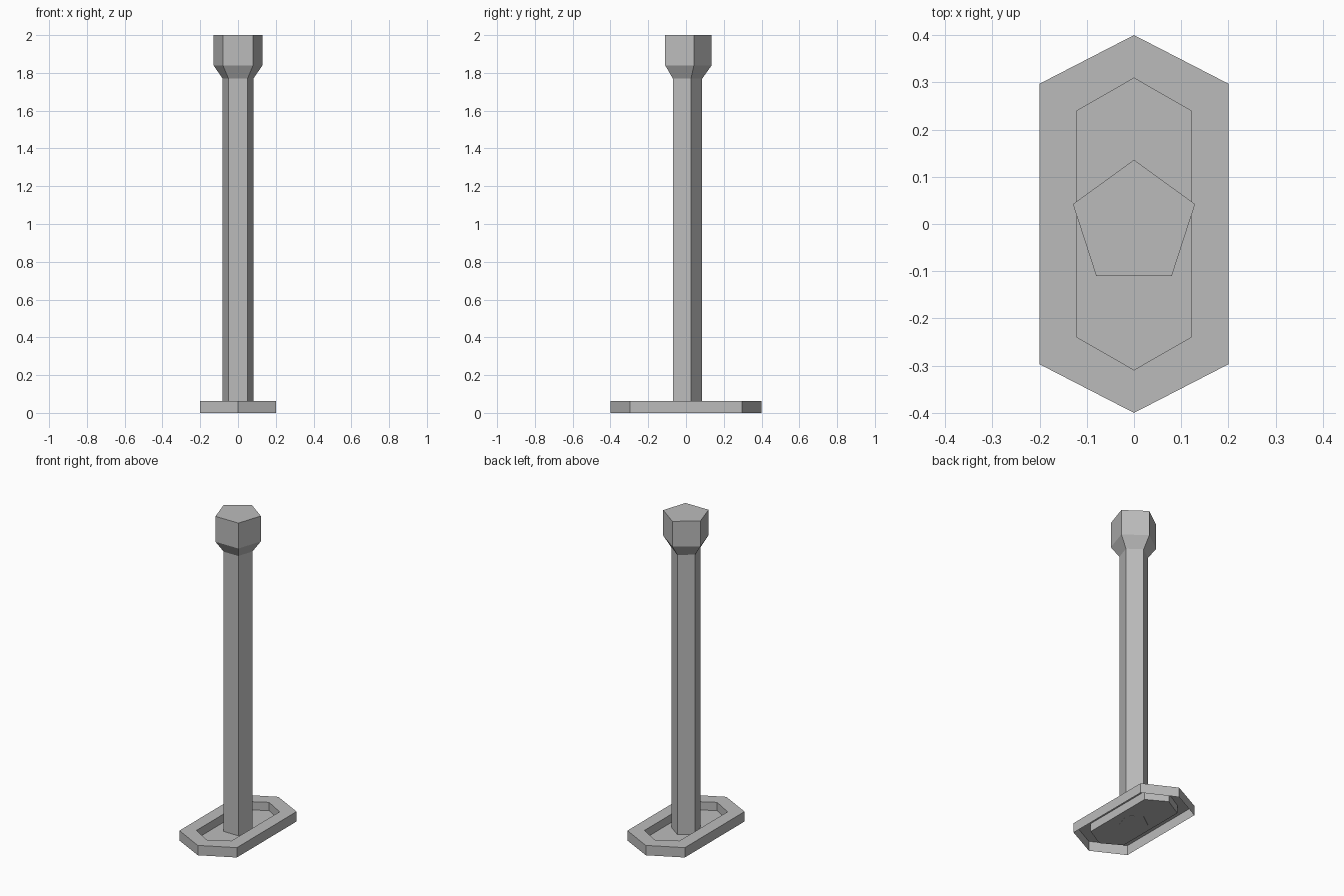
import bpy
import bmesh
import math

if "Cube" in bpy.data.objects:
    bpy.data.objects.remove(bpy.data.objects["Cube"])

grey = bpy.data.materials.new("plain grey")
grey.diffuse_color = (0.5, 0.5, 0.5, 1)
grey.use_nodes = True
grey.node_tree.nodes["Principled BSDF"].inputs["Base Color"].default_value = grey.diffuse_color


def hexagon(half_x, shoulder_y, tip_y, z):
    """Stretched hexagon, counter-clockwise from above."""
    return [(half_x, -shoulder_y, z), (half_x, shoulder_y, z), (0, tip_y, z),
            (-half_x, shoulder_y, z), (-half_x, -shoulder_y, z), (0, -tip_y, z)]


def pentagon(radius, z):
    """Regular pentagon pointing to the back."""
    angles = [math.pi / 2 + i * math.tau / 5 for i in range(5)]
    return [(radius * math.cos(a), radius * math.sin(a), z) for a in angles]


def loft(name, rings, cap_start, cap_end):
    """Join matching rings with flat quads and close the chosen ends."""
    bm = bmesh.new()
    loops = [[bm.verts.new(p) for p in ring] for ring in rings]
    for low, high in zip(loops, loops[1:]):
        n = len(low)
        for i in range(n):
            j = (i + 1) % n
            bm.faces.new((low[i], low[j], high[j], high[i]))
    if cap_start:
        bm.faces.new(loops[0][::-1])
    if cap_end:
        bm.faces.new(loops[-1])
    mesh = bpy.data.meshes.new(name)
    bm.to_mesh(mesh)
    bm.free()
    mesh.materials.append(grey)
    obj = bpy.data.objects.new(name, mesh)
    bpy.context.collection.objects.link(obj)
    return obj


# Base tray: outer wall, top rim, recess wall and floor, hollow underneath
FLOOR = 0.01
loft("base_tray", [hexagon(0.20, 0.297, 0.40, 0),
                   hexagon(0.20, 0.297, 0.40, 0.062),
                   hexagon(0.122, 0.239, 0.309, 0.062),
                   hexagon(0.122, 0.239, 0.309, FLOOR)], False, True)

# Post: five-sided shaft flaring into a wider head
loft("post", [pentagon(0.086, FLOOR - 0.001), pentagon(0.086, 1.77),
              pentagon(0.136, 1.84), pentagon(0.136, 2.0)], True, True)
